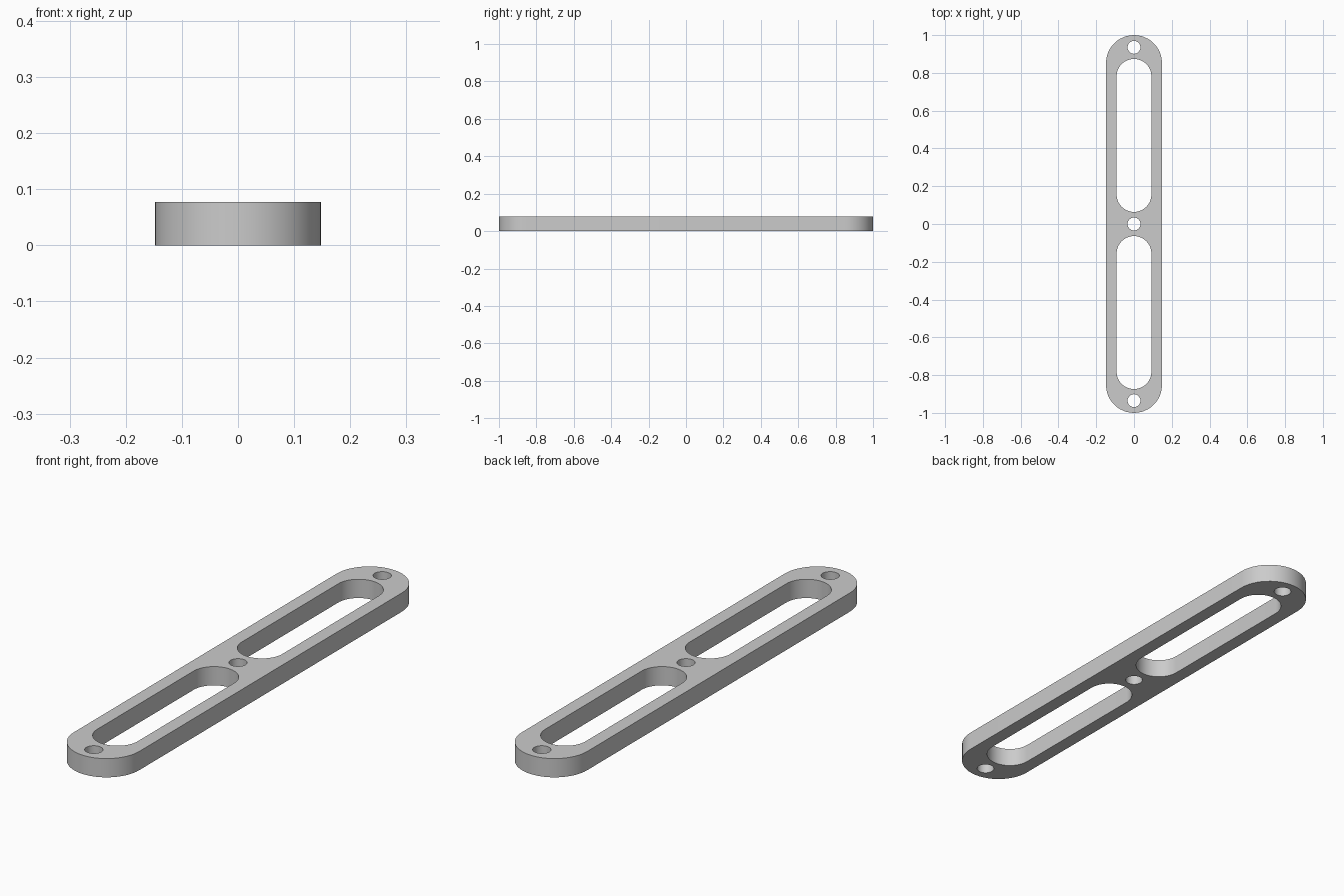
import bpy, bmesh
from math import pi, sin, cos

cube = bpy.data.objects.get("Cube")
if cube:
    bpy.data.objects.remove(cube, do_unlink=True)

THICKNESS = 0.077
HALF_WIDTH = 0.148
SLOT_RADIUS = 0.092
HOLE_RADIUS = 0.034


def stadium(y_low, y_high, radius, steps=24):
    """Closed outline with round ends; a plain circle when both ends meet."""
    points = []
    for start, y_end in ((0, y_high - radius), (pi, y_low + radius)):
        for i in range(steps + 1):
            a = start + pi * i / steps
            points.append((radius * cos(a), y_end + radius * sin(a)))
    return points


def add_loop(curve, points):
    unique = [p for i, p in enumerate(points)
              if abs(p[0] - points[i - 1][0]) + abs(p[1] - points[i - 1][1]) > 1e-5]
    spline = curve.splines.new('POLY')
    spline.points.add(len(unique) - 1)
    for point, (x, y) in zip(spline.points, unique):
        point.co = (x, y, 0, 1)
    spline.use_cyclic_u = True


# Flat profile: rounded bar, two long slots and three round holes
profile = bpy.data.curves.new("bar_profile", 'CURVE')
profile.dimensions = '2D'
profile.fill_mode = 'BOTH'
profile.extrude = THICKNESS / 2
add_loop(profile, stadium(-1, 1, HALF_WIDTH))
for low, high in ((0.064, 0.874), (-0.874, -0.064)):
    add_loop(profile, stadium(low, high, SLOT_RADIUS))
for y in (-0.935, 0, 0.935):
    add_loop(profile, stadium(y - HOLE_RADIUS, y + HOLE_RADIUS, HOLE_RADIUS, 16))

# Turn the extruded profile into one closed mesh standing on the floor
source = bpy.data.objects.new("bar_profile", profile)
bpy.context.collection.objects.link(source)
depsgraph = bpy.context.evaluated_depsgraph_get()
mesh = bpy.data.meshes.new_from_object(source.evaluated_get(depsgraph))
bpy.data.objects.remove(source, do_unlink=True)

bm = bmesh.new()
bm.from_mesh(mesh)
bmesh.ops.remove_doubles(bm, verts=bm.verts, dist=1e-5)
bmesh.ops.recalc_face_normals(bm, faces=bm.faces)
bmesh.ops.translate(bm, verts=bm.verts, vec=(0, 0, THICKNESS / 2))
bm.to_mesh(mesh)
bm.free()

# Plain grey material
grey = bpy.data.materials.new("light grey")
grey.use_nodes = True
colour = (0.6, 0.6, 0.6, 1)
grey.diffuse_color = colour
grey.node_tree.nodes["Principled BSDF"].inputs["Base Color"].default_value = colour
mesh.materials.clear()
mesh.materials.append(grey)

bar = bpy.data.objects.new("slotted_bar", mesh)
bpy.context.collection.objects.link(bar)
bpy.ops.object.select_all(action='DESELECT')
bar.select_set(True)
bpy.context.view_layer.objects.active = bar
bpy.ops.object.shade_smooth_by_angle(angle=pi / 6)
